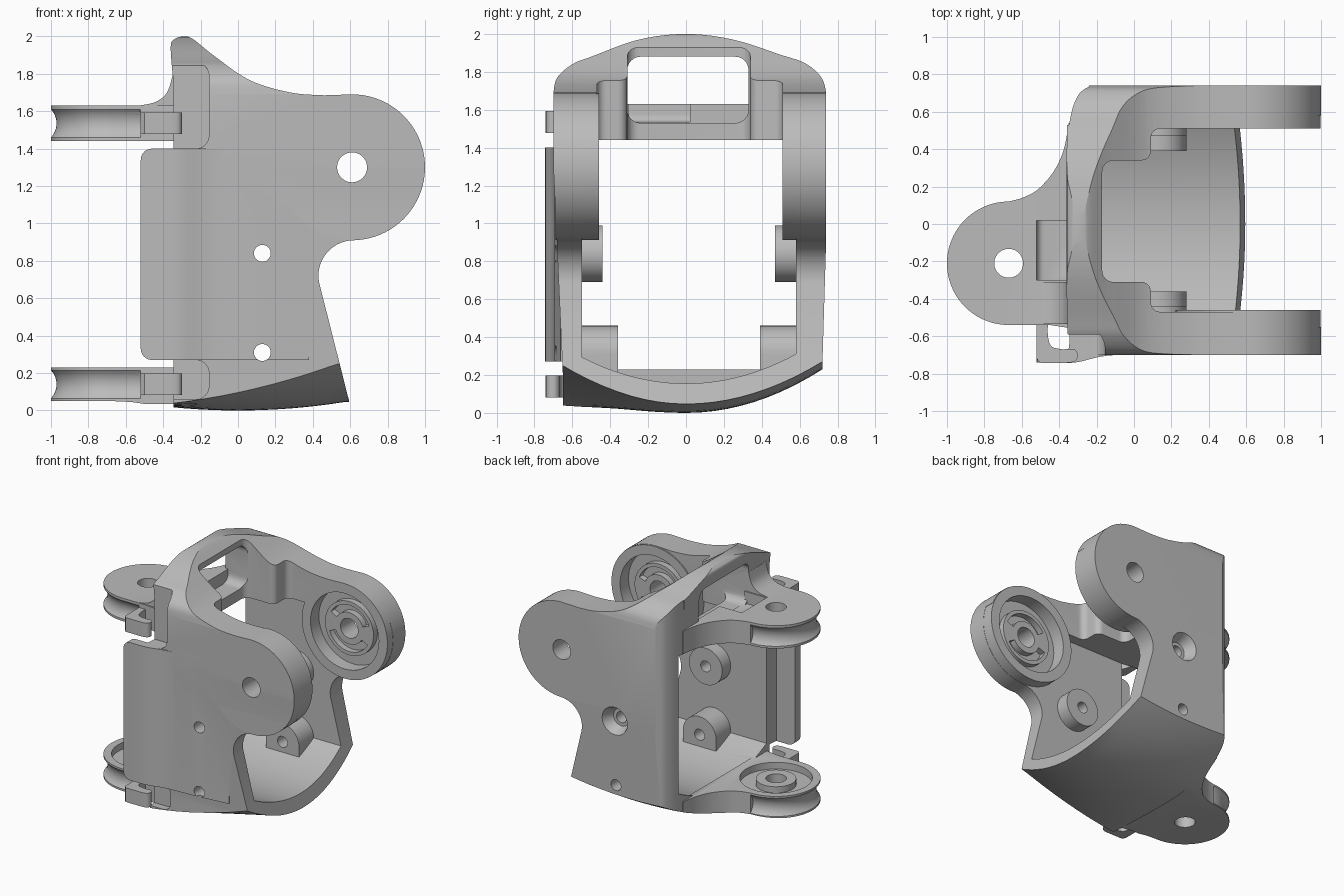
import bpy, bmesh
from math import sin, cos, radians
from mathutils import Vector

if "Cube" in bpy.data.objects:
    bpy.data.objects.remove(bpy.data.objects["Cube"])

grey = bpy.data.materials.new("cast_grey")
grey.use_nodes = True
grey.diffuse_color = (0.5, 0.5, 0.5, 1)
grey.node_tree.nodes["Principled BSDF"].inputs["Base Color"].default_value = (0.5, 0.5, 0.5, 1)


def arc(cx, cy, r, a0, a1, n=24):
    angles = [radians(a0 + (a1 - a0) * i / n) for i in range(n + 1)]
    return [(cx + r * cos(a), cy + r * sin(a)) for a in angles]


def circle(cx, cy, r, n=64):
    return arc(cx, cy, r, 0, 360, n)[:-1]


def rrect(x0, x1, y0, y1, r):
    return (arc(x1 - r, y0 + r, r, -90, 0, 6) + arc(x1 - r, y1 - r, r, 0, 90, 6)
            + arc(x0 + r, y1 - r, r, 90, 180, 6) + arc(x0 + r, y0 + r, r, 180, 270, 6))


def smooth(pts, n=6):
    """Catmull-Rom curve through the points"""
    p = [Vector(q) for q in [pts[0]] + list(pts) + [pts[-1]]]
    out = []
    for a, b, c, d in zip(p, p[1:], p[2:], p[3:]):
        for i in range(n):
            t = i / n
            out.append(tuple(0.5 * (2 * b + (c - a) * t + (2 * a - 5 * b + 4 * c - d) * t * t
                                    + (3 * b - a - 3 * c + d) * t ** 3)))
    return out + [tuple(pts[-1])]


def to_object(name, bm):
    bmesh.ops.recalc_face_normals(bm, faces=bm.faces)
    mesh = bpy.data.meshes.new(name)
    bm.to_mesh(mesh)
    bm.free()
    mesh.materials.append(grey)
    ob = bpy.data.objects.new(name, mesh)
    bpy.context.collection.objects.link(ob)
    return ob


def prism(name, pts, axis, lo, hi, taper=1.0):
    """Extrude a 2D outline along an axis, scaling its far end"""
    place = {"x": lambda u, v, w: (w, u, v), "y": lambda u, v, w: (u, w, v),
             "z": lambda u, v, w: (u, v, w)}[axis]
    mu = sum(p[0] for p in pts) / len(pts)
    mv = sum(p[1] for p in pts) / len(pts)
    bm = bmesh.new()
    a = [bm.verts.new(place(u, v, lo)) for u, v in pts]
    b = [bm.verts.new(place(mu + (u - mu) * taper, mv + (v - mv) * taper, hi)) for u, v in pts]
    bm.faces.new(a)
    bm.faces.new(b[::-1])
    for i in range(len(pts)):
        j = (i + 1) % len(pts)
        bm.faces.new((a[i], b[i], b[j], a[j]))
    return to_object(name, bm)


def combine(ob, tool, op):
    """Apply a boolean and discard the tool"""
    mod = ob.modifiers.new("bool", "BOOLEAN")
    mod.operation, mod.solver, mod.object = op, "EXACT", tool
    bpy.context.view_layer.update()
    mesh = bpy.data.meshes.new_from_object(ob.evaluated_get(bpy.context.evaluated_depsgraph_get()))
    ob.modifiers.clear()
    ob.data = mesh
    bpy.data.objects.remove(tool)


def cut(ob, *spec):
    combine(ob, prism("cutter", *spec), "DIFFERENCE")


def add(ob, *spec):
    combine(ob, prism("part", *spec), "UNION")


# Main shell: side outline crossed with end outline and rounded rear corner
LX, LZ = 0.61, 1.3
side = ([(-0.345, -0.1), (0.632, -0.1)] + arc(0.62, 0.72, 0.19, 190, 90, 14)
        + arc(LX, LZ, 0.39, -85, 90, 40)
        + smooth([(0.46, 1.685), (0.28, 1.7), (0.065, 1.765), (-0.12, 1.89), (-0.24, 1.985),
                  (-0.29, 2.0), (-0.34, 1.985), (-0.36, 1.94), (-0.345, 1.75)]))
bracket = prism("joint_bracket", side, "y", -0.9, 0.9)
crown = smooth([(0.74, 1.69), (0.715, 1.77), (0.63, 1.845), (0.5, 1.89), (0.25, 1.97), (0, 2.0),
                (-0.25, 1.97), (-0.5, 1.88), (-0.6, 1.84), (-0.68, 1.77), (-0.7, 1.69)])
ends = [(0.715, -0.2), (0.72, 0.26), (0.74, 0.92)] + crown + [(-0.7, 1.3), (-0.65, 0.2), (-0.65, -0.2)]
combine(bracket, prism("end_outline", ends, "x", -0.8, 1.3), "INTERSECT")
plan = [(-0.5, -0.9), (1.2, -0.9), (1.2, 0.9), (-0.24, 0.9)] + smooth(
    [(-0.24, 0.735), (-0.29, 0.7), (-0.325, 0.63), (-0.348, 0.53)]) + [(-0.5, 0.5)]
combine(bracket, prism("plan_outline", plan, "z", -0.5, 2.5), "INTERSECT")

# Through cavity with dished floor, open top, and rear window
floor = [(-0.55 + 1.13 * i / 24, 0.155 + 0.15 * ((-0.55 + 1.13 * i / 24) / 0.57) ** 2)
         for i in range(25)]
cut(bracket, floor + [(0.58, 1.44), (-0.55, 1.44)], "x", -0.8, 1.3)
opening = ([(1.3, 0.51)] + arc(0.14, 0.46, 0.05, 90, 180, 6) + arc(0.04, 0.39, 0.05, 0, -90, 6)
           + arc(-0.11, 0.28, 0.06, 90, 180, 6) + arc(-0.11, -0.25, 0.06, 180, 270, 6)
           + arc(0.04, -0.36, 0.05, 90, 0, 6) + arc(0.14, -0.42, 0.05, 180, 270, 6) + [(1.3, -0.47)])
cut(bracket, opening, "z", 1.4, 2.2)
cut(bracket, rrect(-0.31, 0.33, 1.53, 1.88, 0.07), "x", -0.7, 0.1)

# Front corner reliefs around the hooks
cut(bracket, rrect(-0.6, -0.155, 1.4, 1.86, 0.07), "y", -0.9, -0.59)
cut(bracket, rrect(-0.6, -0.155, 0.06, 0.27, 0.07), "y", -0.9, -0.59)

# Front tab fading into the wall
fade = smooth([(-0.52, -0.74), (-0.4, -0.744), (-0.3, -0.738), (-0.15, -0.705), (0.1, -0.69), (0.38, -0.662)])
tab = prism("front_tab", fade + [(0.38, -0.6), (-0.34, -0.6), (-0.35, -0.67), (-0.52, -0.67)], "z", 0.2, 1.5)
combine(tab, prism("tab_outline", rrect(-0.52, 0.5, 0.27, 1.4, 0.06), "y", -1, 0), "INTERSECT")
combine(bracket, tab, "UNION")

# Pivot lobes with stepped inner recess; s is the outward direction
for inner, outer, s in ((-0.46, -0.69, -1), (0.51, 0.735, 1)):
    add(bracket, circle(LX, LZ, 0.388, 96), "y", inner, outer)
    deep = inner + s * 0.11
    cut(bracket, circle(LX, LZ, 0.31), "y", inner - s * 0.05, deep)
    add(bracket, circle(LX, LZ, 0.22), "y", inner + s * 0.06, deep + s * 0.02)
    for a in (20, 200):
        slot = arc(LX, LZ, 0.19, a, a + 130) + arc(LX, LZ, 0.13, a + 130, a)
        cut(bracket, slot, "y", inner - s * 0.05, deep)
cut(bracket, circle(LX, LZ, 0.08), "y", -1, 1)

# Screw bosses inside both walls
BX = 0.13
arch = [(BX - 0.15, 0.2), (BX + 0.15, 0.2)] + arc(BX, 0.31, 0.15, 0, 180)
for upper, lower, wall in ((-0.44, -0.36, -0.6), (0.47, 0.39, 0.63)):
    add(bracket, circle(BX, 0.84, 0.15), "y", upper, wall)
    add(bracket, arch, "y", lower, wall)
for z in (0.84, 0.31):
    cut(bracket, circle(BX, z, 0.045, 32), "y", -1, 1)
cut(bracket, circle(BX, 0.84, 0.12, 48), "y", 0.75, 0.65, 0.6)

# Rear pulley arms with grooved rim, hollow inner face, hub and hook
PX, PY, PR = -0.67, -0.21, 0.33
arm_plan = (arc(PX, PY, PR, 90, 270, 48) + [(-0.45, -0.54), (-0.32, -0.56), (-0.32, 0.54)]
            + smooth([(-0.35, 0.54), (-0.375, 0.4), (-0.43, 0.28), (-0.52, 0.18), (-0.61, 0.135)])
            )
for name, z0, z1, face, s in (("upper_arm", 1.442, 1.63, 1.442, 1), ("lower_arm", 0.035, 0.23, 0.23, -1)):
    mid = 1.535 if s > 0 else 0.14
    arm = prism(name, arm_plan, "z", z0, z1)
    cut(arm, circle(PX, PY, 0.27), "z", face - s * 0.05, face + s * 0.055)
    add(arm, circle(PX, PY, 0.15), "z", face + s * 0.005, face + s * 0.07)
    cut(arm, circle(PX, PY, 0.077, 48), "z", z0 - 0.1, z1 + 0.1)
    # rim groove: half ring plus a straight run
    bm = bmesh.new()
    ring = [bm.verts.new((PX, PY + 0.409 + u, mid + v)) for u, v in circle(0, 0, 0.109, 32)]
    disc = bm.faces.new(ring)
    bmesh.ops.spin(bm, geom=[disc], cent=(PX, PY, mid), axis=(0, 0, 1), angle=radians(180),
                   steps=48, use_duplicate=False)
    if not any(len(f.verts) > 4 and f.calc_center_median().y > PY for f in bm.faces):
        bm.faces.new([v for v in ring if v.is_valid])
    combine(arm, to_object("groove", bm), "DIFFERENCE")
    cut(arm, circle(PY - 0.409, mid, 0.109, 32), "x", PX - 0.001, -0.52)
    # hook
    hook = (smooth([(-0.46, -0.52), (-0.46, -0.6), (-0.44, -0.655), (-0.38, -0.67)], 4)
            + arc(-0.335, -0.703, 0.036, 80, -80, 8)
            + [(-0.36, -0.742), (-0.5, -0.742), (-0.52, -0.72), (-0.52, -0.52)])
    add(arm, hook, "z", mid - 0.058, mid + 0.058)
    if s > 0:
        # webbing up the rear wall, and a dip below the window
        web = smooth([(-0.53, 1.63), (-0.44, 1.65), (-0.38, 1.7), (-0.35, 1.79)])
        add(arm, web + [(-0.32, 1.79), (-0.32, 1.6), (-0.53, 1.6)], "y", -0.535, -0.31)
        cut(arm, rrect(-0.52, -0.2, 1.535, 1.9, 0.04), "y", -0.3, 0.02)
    combine(bracket, arm, "UNION")

# Curved underside: rounded across, slightly bowed along
bm = bmesh.new()
bmesh.ops.create_grid(bm, x_segments=24, y_segments=32, size=1.15)
for v in bm.verts:
    x, y = v.co.x, v.co.y
    bow = 0.05 * min(1, (x / 0.6) ** 2)
    if y > 0:
        rise = 0.23 * (y / 0.72) ** 2
    else:
        rise = 0.22 * max(0, min(1, x + 0.45)) * (y / 0.66) ** 2
    v.co.z = bow + rise
skirt = bmesh.ops.extrude_face_region(bm, geom=bm.faces[:])["geom"]
for v in skirt:
    if isinstance(v, bmesh.types.BMVert):
        v.co.z = -0.6
combine(bracket, to_object("underside", bm), "DIFFERENCE")

# Smooth the curved faces and keep the edges crisp
bpy.ops.object.select_all(action="DESELECT")
bracket.select_set(True)
bpy.context.view_layer.objects.active = bracket
bpy.ops.object.shade_smooth_by_angle(angle=radians(25))
